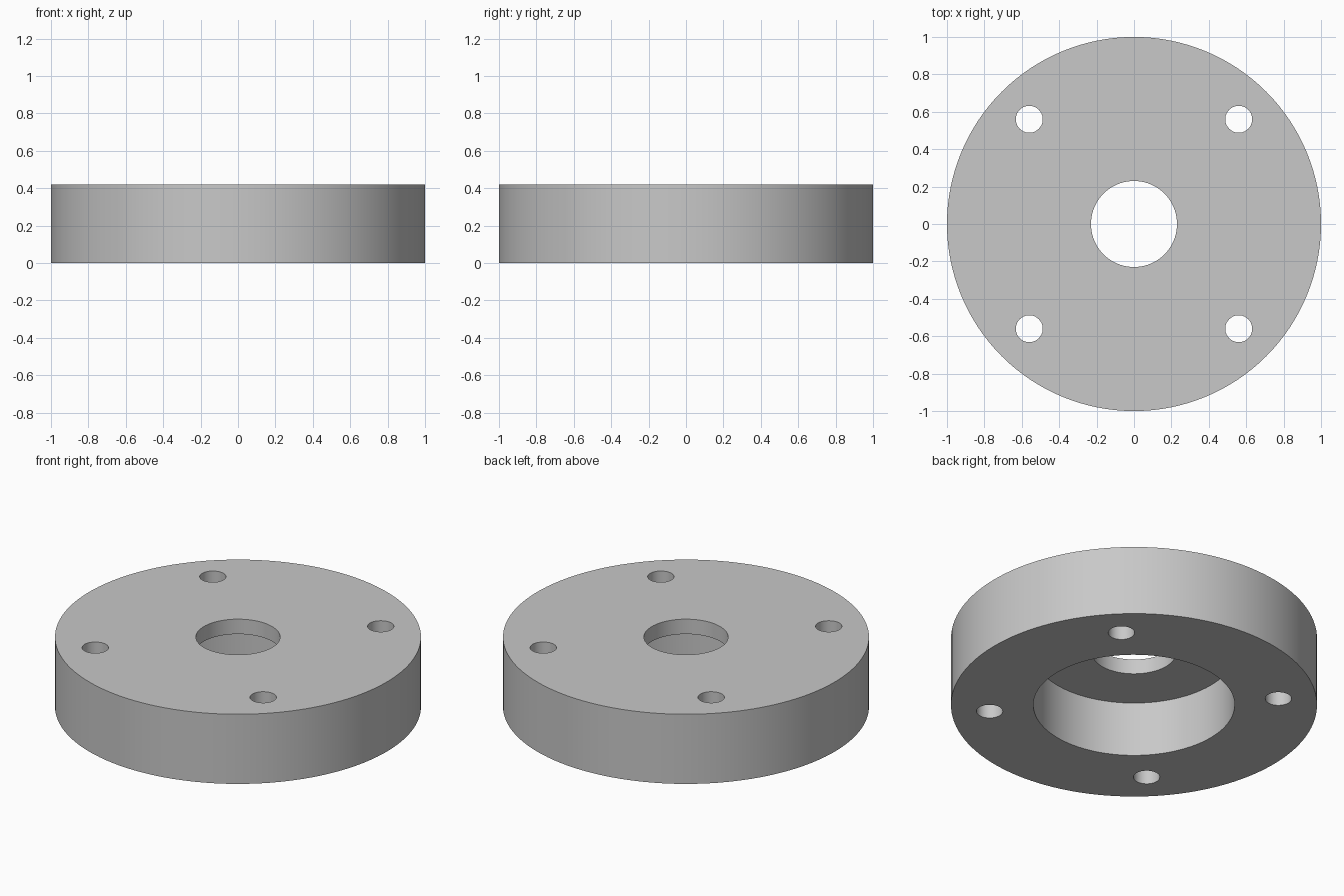
import bpy
import math

cube = bpy.data.objects.get("Cube")
if cube:
    bpy.data.objects.remove(cube, do_unlink=True)

HEIGHT = 0.42
SEAT_DEPTH = 0.33      # depth of the recess in the underside
BOLT_OFFSET = 0.56

# Plain grey metal
metal = bpy.data.materials.new("grey metal")
metal.use_nodes = True
grey = (0.58, 0.58, 0.58, 1)
metal.diffuse_color = grey
metal.node_tree.nodes["Principled BSDF"].inputs["Base Color"].default_value = grey


def cylinder(name, radius, bottom, top, x=0, y=0, sides=96):
    bpy.ops.mesh.primitive_cylinder_add(
        vertices=sides, radius=radius, depth=top - bottom,
        location=(x, y, (bottom + top) / 2))
    obj = bpy.context.object
    obj.name = name
    obj.data.materials.append(metal)
    return obj


# Round flange body
flange = cylinder("flange_body", 1, 0, HEIGHT, sides=128)

# Cutters: recess from below, centre bore and four bolt holes
cutters = [cylinder("recess_cutter", 0.55, -0.2, SEAT_DEPTH),
           cylinder("bore_cutter", 0.23, 0.1, HEIGHT + 0.2)]
for sx in (-1, 1):
    for sy in (-1, 1):
        cutters.append(cylinder("bolt_hole_cutter", 0.072, -0.2, HEIGHT + 0.2,
                                sx * BOLT_OFFSET, sy * BOLT_OFFSET, 48))

bpy.ops.object.select_all(action='DESELECT')
flange.select_set(True)
bpy.context.view_layer.objects.active = flange
for cutter in cutters:
    cutter.hide_render = True
    cut = flange.modifiers.new("cut", 'BOOLEAN')
    cut.operation = 'DIFFERENCE'
    cut.solver = 'EXACT'
    cut.object = cutter
    bpy.ops.object.modifier_apply(modifier=cut.name)
for cutter in cutters:
    bpy.data.objects.remove(cutter, do_unlink=True)

# Smooth walls with crisp rims
bpy.ops.object.shade_smooth_by_angle(angle=math.radians(30))
